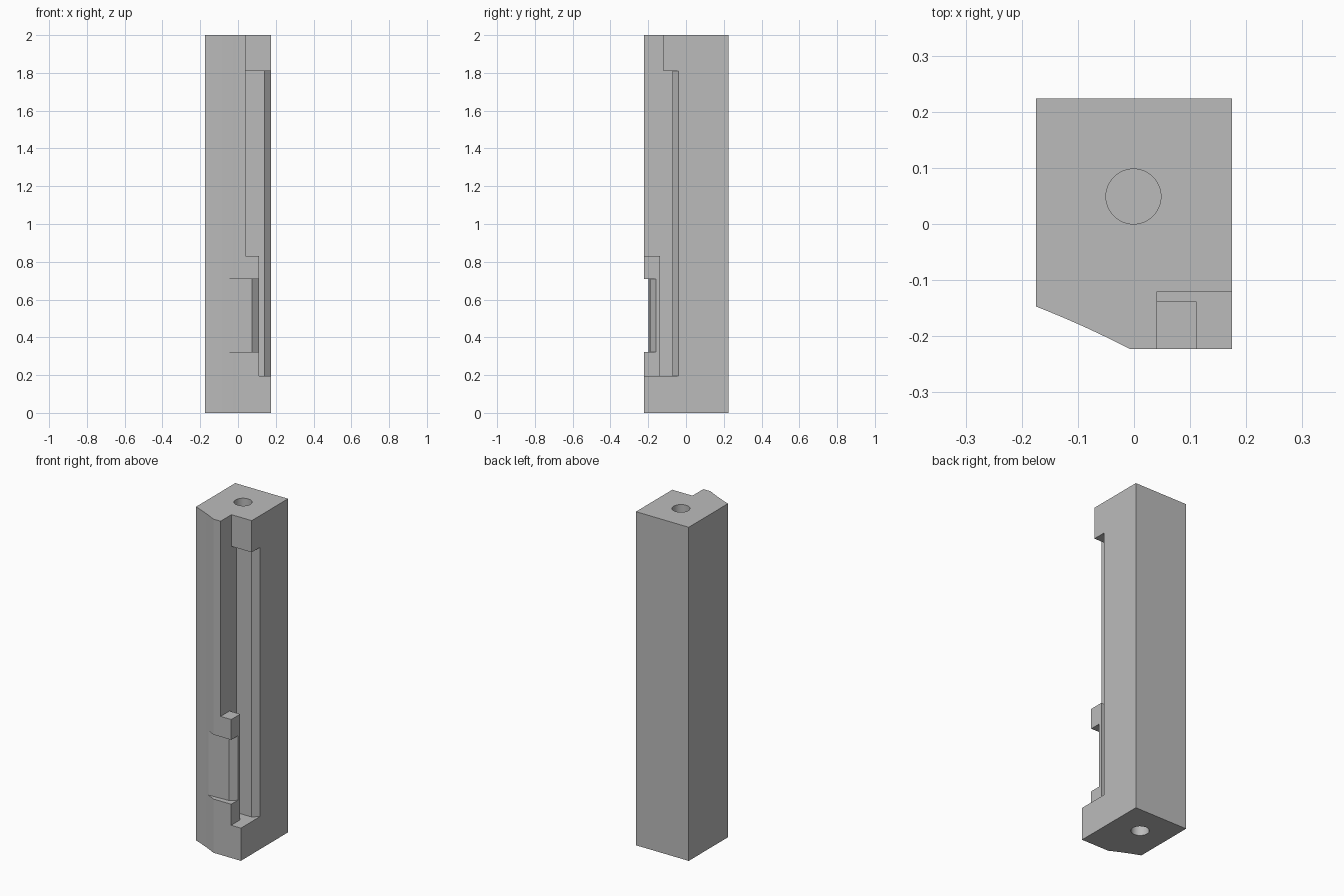
import bpy, bmesh
from mathutils import Vector

cube = bpy.data.objects.get("Cube")
if cube:
    bpy.data.objects.remove(cube, do_unlink=True)

grey = bpy.data.materials.new("plain grey")
grey.use_nodes = True
grey.diffuse_color = (0.5, 0.5, 0.5, 1)
grey.node_tree.nodes["Principled BSDF"].inputs["Base Color"].default_value = (0.5, 0.5, 0.5, 1)


def prism(name, outline, z0, z1):
    """Extrude an outline in x, y from z0 up to z1."""
    bm = bmesh.new()
    face = bm.faces.new([bm.verts.new((x, y, z0)) for x, y in outline])
    top = bmesh.ops.extrude_face_region(bm, geom=[face])["geom"]
    moved = [v for v in top if isinstance(v, bmesh.types.BMVert)]
    bmesh.ops.translate(bm, verts=moved, vec=(0, 0, z1 - z0))
    bmesh.ops.recalc_face_normals(bm, faces=bm.faces)
    return finish(name, bm)


def bore(name, z):
    """Upright cylinder centred on height z."""
    bm = bmesh.new()
    bmesh.ops.create_cone(bm, cap_ends=True, segments=48, radius1=0.049,
                          radius2=0.049, depth=0.4)
    bmesh.ops.translate(bm, verts=bm.verts, vec=(-0.001, 0.049, z))
    return finish(name, bm)


def finish(name, bm):
    mesh = bpy.data.meshes.new(name)
    bm.to_mesh(mesh)
    bm.free()
    mesh.materials.append(grey)
    obj = bpy.data.objects.new(name, mesh)
    bpy.context.collection.objects.link(obj)
    return obj


# Body with a shallow hollow curve across one front corner
start, pull, end = Vector((-0.175, -0.147)), Vector((-0.09, -0.18)), Vector((-0.007, -0.223))
steps = 12
curve = [start * (1 - t) ** 2 + pull * 2 * t * (1 - t) + end * t ** 2
         for t in (i / steps for i in range(steps + 1))]
body = prism("handle_body", [(-0.175, 0.224)] + [tuple(p) for p in curve]
             + [(0.175, -0.223), (0.175, 0.224)], 0, 2)

# Channel floor with its chamfered outer edge
floor = [(0.041, -0.072), (0.141, -0.072), (0.281, 0.06), (0.281, -0.3)]
cutters = [
    prism("channel_upper_cutter", [(0.041, -0.3)] + floor, 0.83, 1.81),
    # The lower channel runs behind a retaining lip
    prism("channel_lower_cutter", [(0.111, -0.3), (0.111, -0.138), (0.041, -0.138)] + floor,
          0.196, 1.0),
    prism("top_notch_cutter", [(0.041, -0.3), (0.041, -0.12), (0.3, -0.12), (0.3, -0.3)],
          1.7, 2.1),
    # Thumb recess across the front of the lip
    prism("thumb_recess_cutter", [(-0.2, -0.205), (0.075, -0.19), (0.131, -0.142),
                                  (0.131, -0.3), (-0.2, -0.3)], 0.322, 0.708),
    bore("top_hole_cutter", 2.0),
    bore("bottom_hole_cutter", 0.0),
]

bpy.ops.object.select_all(action='DESELECT')
bpy.context.view_layer.objects.active = body
body.select_set(True)
for cutter in cutters:
    cutter.hide_render = True
    mod = body.modifiers.new(cutter.name, 'BOOLEAN')
    mod.operation = 'DIFFERENCE'
    mod.solver = 'EXACT'
    mod.object = cutter
    bpy.ops.object.modifier_apply(modifier=mod.name)
    bpy.data.objects.remove(cutter, do_unlink=True)

bpy.ops.object.shade_smooth_by_angle(angle=0.4)
